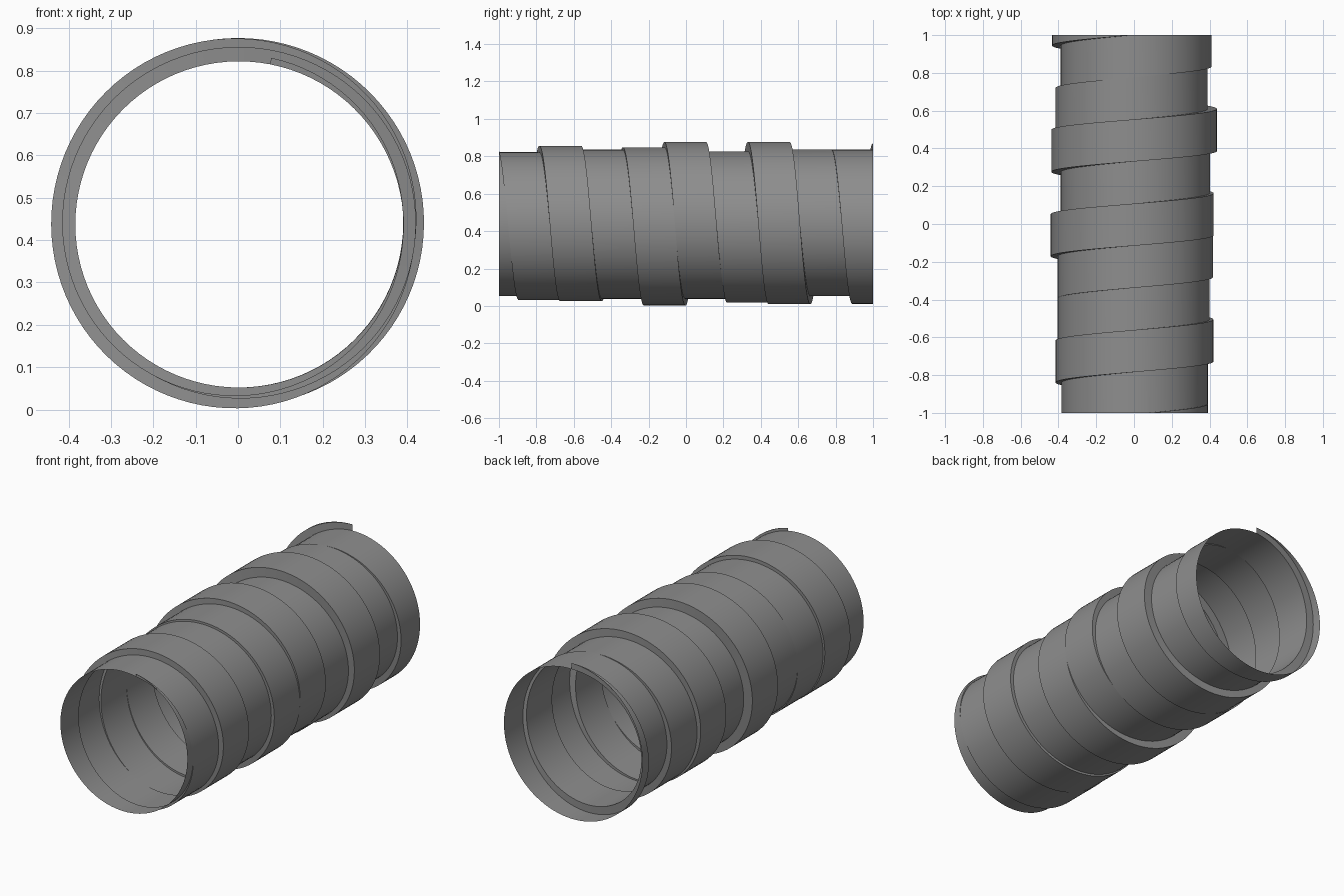
import bpy, bmesh, math

if "Cube" in bpy.data.objects:
    bpy.data.objects.remove(bpy.data.objects["Cube"])

PITCH, Y0, CZ, SEG = 0.223, -0.784, 0.436, 96   # strip width, start, axis height, steps per turn

# Strip radius every quarter turn (top, right, bottom, left), from turn -2
RADII = [
    .402, .391, .385, .384,
    .385, .391, .405, .415,
    .419, .420, .411, .404,
    .399, .400, .399, .404,
    .411, .418, .434, .441,
    .439, .421, .399, .388,
    .389, .402, .420, .438,
    .440, .439, .428, .415,
    .399, .390, .385, .388,
    .399, .411, .426, .434,
    .433, .431, .428]


def radius(t):
    """Smooth interpolation of the radius list; t is in turns from the top."""
    u = min(max((t + 2) * 4, 0), len(RADII) - 1.001)
    i = int(u)
    f = u - i
    p = [RADII[min(max(i + k, 0), len(RADII) - 1)] for k in (-1, 0, 1, 2)]
    return p[1] + 0.5 * f * (p[2] - p[0] + f * (2*p[0] - 5*p[1] + 4*p[2] - p[3]
                             + f * (3*(p[1] - p[2]) + p[3] - p[0])))


# Helical strip, each turn joined to the next by a radial step wall
bm = bmesh.new()
start, end = [], []
count = int(10.5 * SEG)
for i in range(count + 1):
    t = -2 + i / SEG
    a, r, y = 2 * math.pi * t, radius(t), Y0 + PITCH * t
    x, z = r * math.sin(a), CZ + 0.002 + r * math.cos(a)
    start.append(bm.verts.new((x, y, z)))
    end.append(bm.verts.new((x, y + PITCH, z)))
for i in range(count):
    bm.faces.new((start[i], end[i], end[i + 1], start[i + 1]))
    j = i + SEG
    if j < count:
        bm.faces.new((end[i], start[j], start[j + 1], end[i + 1]))

# Trim both ends square
for s in (-1, 1):
    bmesh.ops.bisect_plane(bm, geom=bm.verts[:] + bm.edges[:] + bm.faces[:], dist=1e-6,
                           plane_co=(0, s, 0), plane_no=(0, s, 0), clear_outer=True)
bmesh.ops.recalc_face_normals(bm, faces=bm.faces[:])
# Make the strip face outwards
side = [f for f in bm.faces if abs(f.normal.y) < 0.3]
if sum(f.normal.x * f.calc_center_median().x * f.calc_area() for f in side) < 0:
    bmesh.ops.reverse_faces(bm, faces=bm.faces[:])
# Rest on the ground
low = min(v.co.z for v in bm.verts)
bmesh.ops.translate(bm, verts=bm.verts[:], vec=(0, 0, 0.003 - low))

mesh = bpy.data.meshes.new("spiral_tube")
bm.to_mesh(mesh)
bm.free()
tube = bpy.data.objects.new("spiral_tube", mesh)
bpy.context.collection.objects.link(tube)

# Dark grey metal
grey = bpy.data.materials.new("dark_grey")
grey.diffuse_color = (0.27, 0.27, 0.27, 1)
grey.use_nodes = True
grey.node_tree.nodes["Principled BSDF"].inputs["Base Color"].default_value = grey.diffuse_color
mesh.materials.append(grey)

bpy.context.view_layer.objects.active = tube
tube.select_set(True)
bpy.ops.object.shade_smooth_by_angle(angle=math.radians(30))
